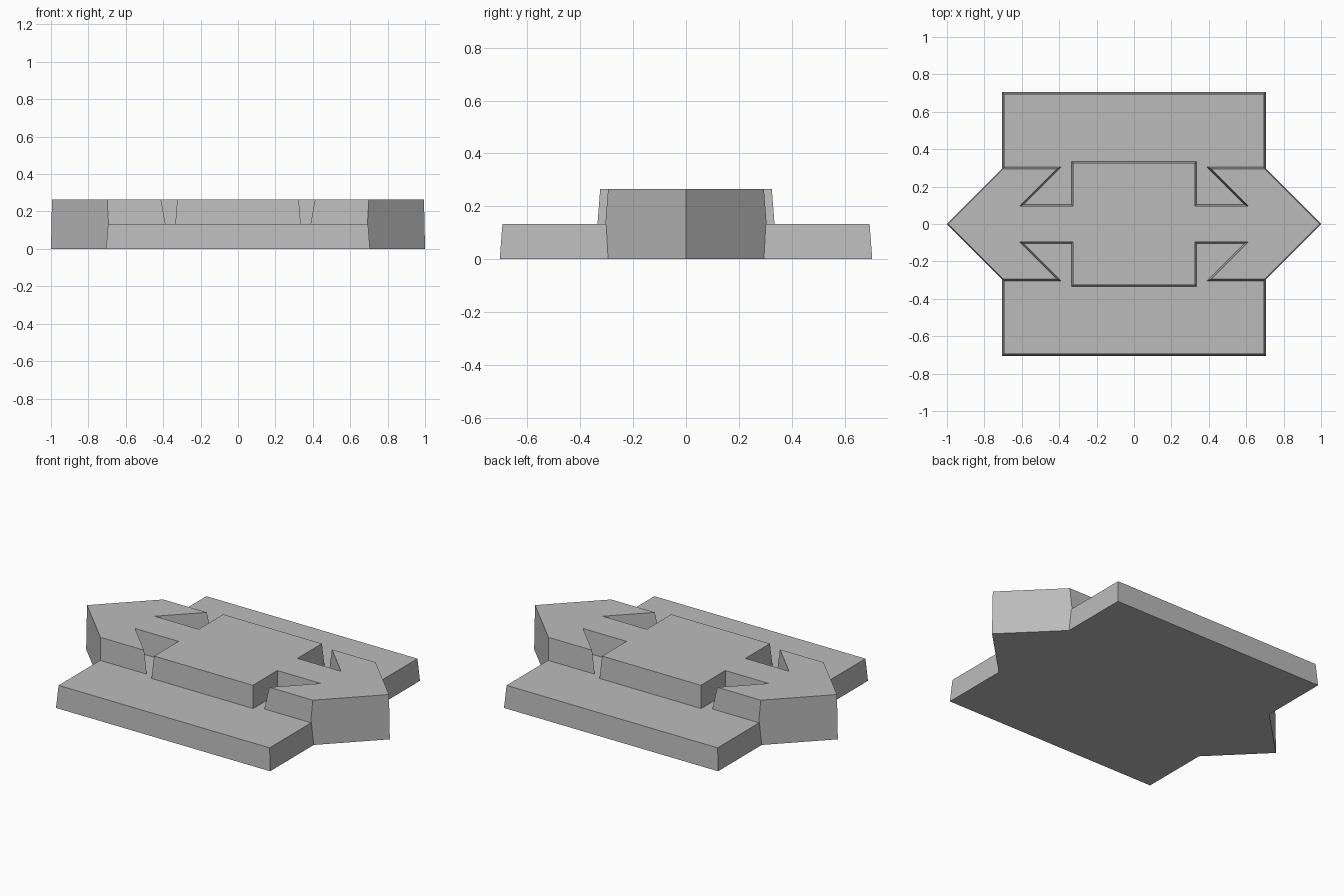
import bpy
import bmesh
from mathutils import Vector

cube = bpy.data.objects.get("Cube")
if cube:
    bpy.data.objects.remove(cube, do_unlink=True)

STEP_Z, TOP_Z = 0.133, 0.265

grey = bpy.data.materials.new("plain grey")
grey.use_nodes = True
grey.diffuse_color = (0.5, 0.5, 0.5, 1)
grey.node_tree.nodes["Principled BSDF"].inputs["Base Color"].default_value = (0.5, 0.5, 0.5, 1)


def full_outline(quarter):
    """Mirror a +x+y quarter, starting at the tip, into a closed counter-clockwise loop."""
    half = quarter + [(-x, y) for x, y in reversed(quarter)]
    return [Vector(p) for p in half + [(-x, -y) for x, y in half[1:-1]]]


def inset(points, side, tip):
    """Move every edge inward: pointed end edges by tip, all others by side."""
    lines = []
    for i, a in enumerate(points):
        b = points[(i + 1) % len(points)]
        d = (b - a).normalized()
        n = Vector((-d.y, d.x))
        pointed = abs(a.x + b.x) / 2 > 0.8
        lines.append((n, n.dot(a) + (tip if pointed else side)))
    result = []
    for i in range(len(points)):
        (n, c), (m, e) = lines[i - 1], lines[i]
        det = n.x * m.y - n.y * m.x
        result.append(Vector(((c * m.y - e * n.y) / det, (n.x * e - m.x * c) / det)))
    return result


def drafted_block(name, lower, upper, z0, z1, bottom):
    bm = bmesh.new()
    low = [bm.verts.new((p.x, p.y, z0)) for p in lower]
    top = [bm.verts.new((p.x, p.y, z1)) for p in upper]
    count = len(low)
    for i in range(count):
        j = (i + 1) % count
        bm.faces.new((low[i], low[j], top[j], top[i]))
    bm.faces.new(top)
    if bottom:
        bm.faces.new(low[::-1])
    mesh = bpy.data.meshes.new(name)
    bm.to_mesh(mesh)
    bm.free()
    mesh.materials.append(grey)
    obj = bpy.data.objects.new(name, mesh)
    bpy.context.collection.objects.link(obj)


# Wide base with a pointed end on each side
base = full_outline([(1, 0), (0.7, 0.3), (0.7, 0.7)])
drafted_block("base_plate", inset(base, -0.005, 0), inset(base, 0.005, 0.002), 0, STEP_Z, True)

# Raised centre block joined to two barbed arrowheads
arrow = full_outline([(1, 0), (0.7, 0.3), (0.4, 0.3), (0.6, 0.1), (0.33, 0.1), (0.33, 0.33)])
drafted_block("raised_double_arrow", inset(arrow, -0.005, 0.002), inset(arrow, 0.005, 0.004),
              STEP_Z, TOP_Z, False)
